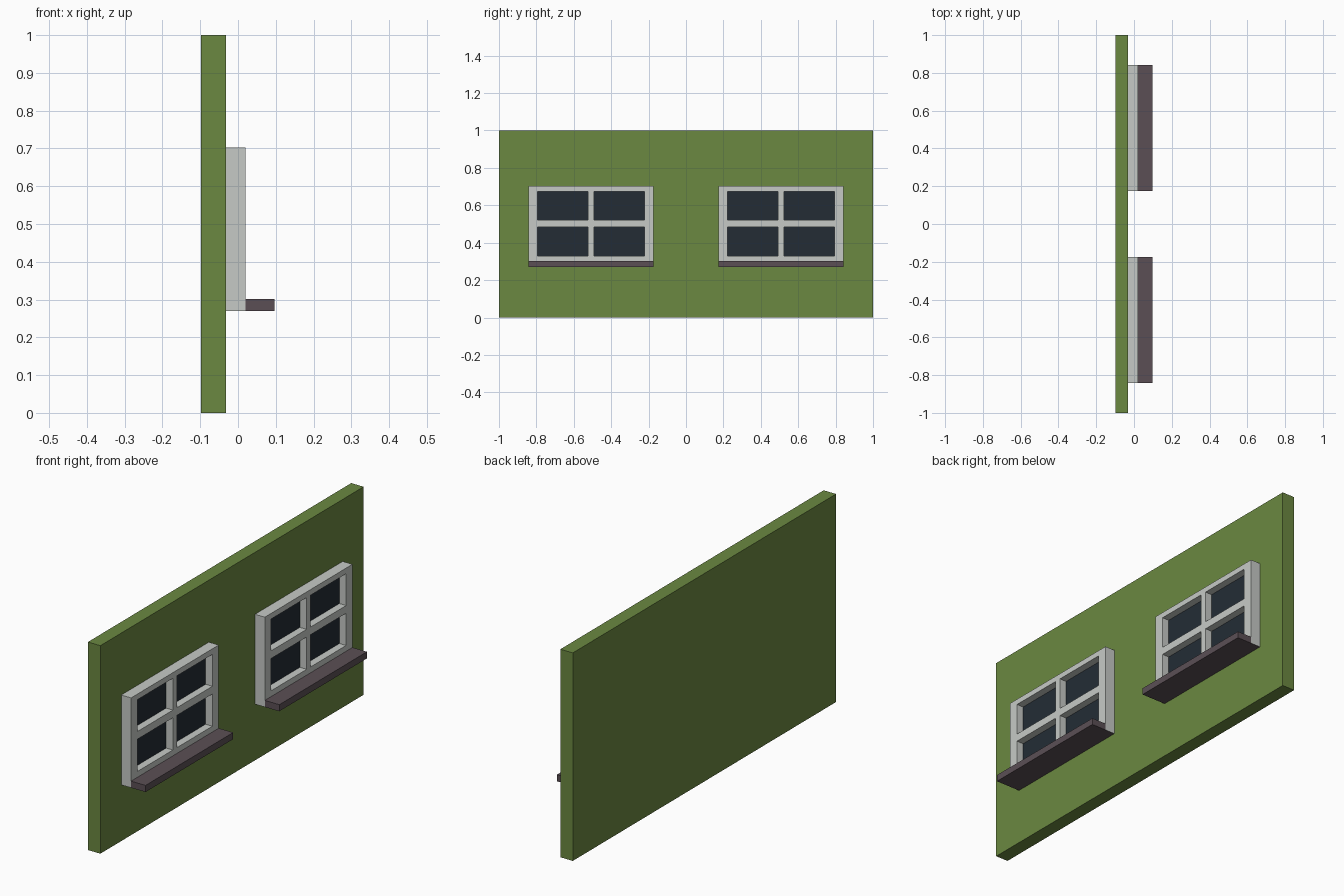
import bpy
import bmesh
from mathutils import Vector

if "Cube" in bpy.data.objects:
    bpy.data.objects.remove(bpy.data.objects["Cube"])


def material(name, srgb):
    m = bpy.data.materials.new(name)
    lin = [((c / 255 + 0.055) / 1.055) ** 2.4 for c in srgb]
    m.diffuse_color = (*lin, 1)
    m.use_nodes = True
    m.node_tree.nodes["Principled BSDF"].inputs["Base Color"].default_value = m.diffuse_color
    return m


GREEN = material("wall green", (107, 136, 65))
WHITE = material("frame off white", (198, 202, 198))
GLASS = material("glass dark blue", (35, 44, 53))
BROWN = material("sill brown", (91, 79, 85))


def finish(name, bm, *mats):
    me = bpy.data.meshes.new(name)
    bmesh.ops.recalc_face_normals(bm, faces=bm.faces)
    bm.to_mesh(me)
    bm.free()
    for m in mats:
        me.materials.append(m)
    ob = bpy.data.objects.new(name, me)
    bpy.context.collection.objects.link(ob)
    return ob


def box(name, lo, hi, mat):
    lo, hi = Vector(lo), Vector(hi)
    bm = bmesh.new()
    bmesh.ops.create_cube(bm, size=1)
    for v in bm.verts:
        v.co = (lo + hi) / 2 + v.co * (hi - lo)
    return finish(name, bm, mat)


WALL_X, FRAME_X = -0.032, 0.02
Y_LINES = [-0.333, -0.285, -0.015, 0.015, 0.285, 0.333]
Z_LINES = [0.27, 0.33, 0.485, 0.522, 0.675, 0.702]


def window_frame(name, yc):
    # Grid of faces with the four panes left open, extruded to the front
    bm = bmesh.new()
    v = [[bm.verts.new((WALL_X, yc + y, z)) for z in Z_LINES] for y in Y_LINES]
    for i in range(5):
        for j in range(5):
            if not (i % 2 and j % 2):
                bm.faces.new((v[i][j], v[i + 1][j], v[i + 1][j + 1], v[i][j + 1]))
    res = bmesh.ops.extrude_face_region(bm, geom=bm.faces[:], use_keep_orig=True)
    for e in res["geom"]:
        if isinstance(e, bmesh.types.BMVert):
            e.co.x = FRAME_X
    # The underside carries the sill colour
    for f in bm.faces:
        if all(p.co.z < Z_LINES[0] + 0.001 for p in f.verts):
            f.material_index = 1
    finish(name, bm, WHITE, BROWN)


# Wall slab
box("wall", (-0.098, -1, 0), (WALL_X, 1, 1), GREEN)

# Two windows, each with frame, glass and sill
for side, yc in (("left", -0.508), ("right", 0.508)):
    window_frame(side + "_window_frame", yc)
    box(side + "_window_glass", (-0.024, yc - 0.286, 0.329),
        (-0.016, yc + 0.286, 0.676), GLASS)
    box(side + "_window_sill", (FRAME_X, yc - 0.333, 0.27),
        (0.097, yc + 0.333, 0.302), BROWN)
